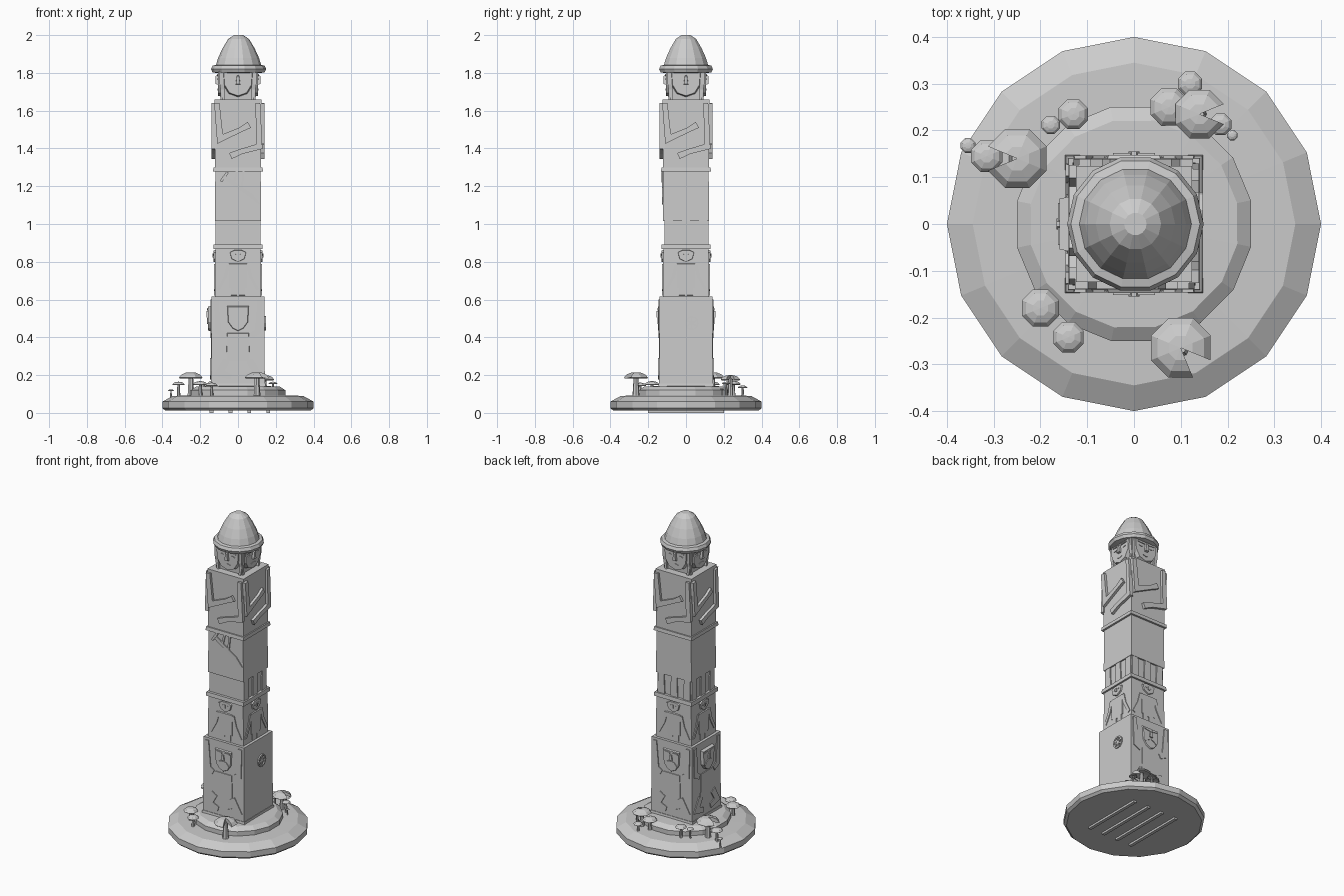
import bpy, bmesh
from math import sin, cos, pi, radians
from mathutils import Vector, Matrix

if "Cube" in bpy.data.objects:
    bpy.data.objects.remove(bpy.data.objects["Cube"])


def make(name, verts, faces, loc=(0, 0, 0), rot=None):
    bm = bmesh.new()
    vs = [bm.verts.new(v) for v in verts]
    for f in faces:
        bm.faces.new([vs[i] for i in f])
    bmesh.ops.remove_doubles(bm, verts=bm.verts, dist=1e-5)
    bmesh.ops.recalc_face_normals(bm, faces=bm.faces)
    me = bpy.data.meshes.new(name)
    bm.to_mesh(me)
    bm.free()
    ob = bpy.data.objects.new(name, me)
    bpy.context.collection.objects.link(ob)
    ob.matrix_world = Matrix.Translation(loc) @ (rot or Matrix())
    return ob


def lathe(name, prof, n, loc=(0, 0, 0), start=0.0, gap=0, rot=None):
    """Closed (r, z) profile turned round z; gap = number of sectors left out."""
    m, k = len(prof), n - gap
    verts = [(r * cos(start + 2 * pi * i / n), r * sin(start + 2 * pi * i / n), z)
             for i in range(k + 1) for r, z in prof]
    faces = []
    for i in range(k):
        a, b = i * m, (i + 1) * m
        for j in range(m - 1):
            q = [a + j, b + j, b + j + 1, a + j + 1]
            if prof[j][0] == 0:
                q = [a, b + 1, a + 1]
            elif prof[j + 1][0] == 0:
                q = [a + j, b + j, a + j + 1]
            faces.append(q)
    if gap:
        faces += [list(range(m)), list(range(k * m, k * m + m))]
    return make(name, verts, faces, loc, rot)


def block(name, z0, z1, h0, h1=None):
    h1 = h1 or h0
    c = [(-1, -1), (1, -1), (1, 1), (-1, 1)]
    verts = [(x * h0, y * h0, z0) for x, y in c] + [(x * h1, y * h1, z1) for x, y in c]
    faces = [(0, 1, 2, 3), (4, 5, 6, 7)] + [(i, (i + 1) % 4, (i + 1) % 4 + 4, i + 4) for i in range(4)]
    return make(name, verts, faces)


def relief(name, poly, side, d, t, taper=0.94):
    """Raised outline (u, z) on a pillar side: 0 front, 1 right, 2 back, 3 left."""
    n = len(poly)
    cu, cz = sum(p[0] for p in poly) / n, sum(p[1] for p in poly) / n
    verts = [(u, -d + 0.008, z) for u, z in poly]
    verts += [(cu + (u - cu) * taper, -d - t, cz + (z - cz) * taper) for u, z in poly]
    faces = [list(range(n)), list(range(n, 2 * n))]
    faces += [(i, (i + 1) % n, (i + 1) % n + n, i + n) for i in range(n)]
    return make(name, verts, faces, rot=Matrix.Rotation(side * pi / 2, 4, 'Z'))


def strip(name, pts, widths, side, d, t):
    """Raised band following a bent path."""
    P = [Vector(p) for p in pts]
    left, right = [], []
    for i, p in enumerate(P):
        a = (p - P[i - 1]).normalized() if i else (P[1] - p).normalized()
        b = (P[i + 1] - p).normalized() if i < len(P) - 1 else a
        na, nb = Vector((-a.y, a.x)), Vector((-b.y, b.x))
        m = (na + nb).normalized()
        o = m * (widths[i] / 2 / max(m.dot(na), 0.5))
        left.append(p + o)
        right.append(p - o)
    return relief(name, [tuple(v) for v in left + right[::-1]], side, d, t, 1.0)


def mirror(poly):
    return [(-u, z) for u, z in reversed(poly)]


def disc(cu, cz, ru, rz, n=10):
    return [(cu + ru * cos(2 * pi * i / n), cz + rz * sin(2 * pi * i / n)) for i in range(n)]


# base: faceted mound, step, underside ridges
lathe("base_mound", [(0, .012), (.385, .012), (.4, .025), (.4, .06), (.345, .09), (0, .1)], 16)
lathe("base_step", [(0, .08), (.255, .08), (.255, .12), (.225, .14), (0, .145)], 16, start=.2)
for i in range(4):
    x = -.15 + .1 * i
    make("underside_ridge", [(x + a, b, z) for z in (0, .02) for a, b in
         ((0, -.2), (.02, -.2), (.02, .2), (0, .2))],
         [(0, 1, 2, 3), (4, 5, 6, 7)] + [(j, (j + 1) % 4, (j + 1) % 4 + 4, j + 4) for j in range(4)])

# pillar
block("pillar_foot", .12, .155, .15, .145)
block("lower_tier", .13, .615, .142, .14)
block("middle_tier", .61, .88, .123, .12)
block("middle_band", .868, .892, .131, .129)
block("leg_tier", .88, 1.025, .113)
block("skirt_tier", 1.015, 1.285, .122, .12)
block("belt", 1.278, 1.3, .132, .13)
block("chest_tier", 1.29, 1.66, .122, .124)

for s in range(4):
    # arms folded over the chest
    strip("upper_arm_high", [(-.112, 1.64), (-.095, 1.45), (.015, 1.50), (.06, 1.525)],
          [.028, .034, .026, .035], s, .123, .016)
    strip("upper_arm_low", [(.105, 1.64), (.113, 1.41), (.02, 1.385), (-.04, 1.36)],
          [.025, .032, .028, .034], s, .123, .016)
    # small standing figure
    d = .12
    relief("figure_head", [(-.045, .85), (-.035, .815), (0, .797), (.035, .815), (.045, .85),
                           (.02, .862), (-.02, .862)], s, d, .01)
    relief("figure_body", [(-.05, .795), (-.05, .66), (-.04, .66), (-.04, .62), (-.006, .62),
                           (-.006, .65), (.006, .65), (.006, .62), (.04, .62), (.04, .66),
                           (.05, .66), (.05, .795)], s, d, .007)
    for m in (-1, 1):
        strip("figure_arm", [(m * .05, .785), (m * .068, .72), (m * .105, .65)],
              [.022, .02, .018], s, d, .007)
        relief("figure_eye", disc(m * .017, .838, .007, .005, 6), s, d, .013)
    relief("figure_nose", [(-.005, .845), (-.006, .823), (.006, .823), (.005, .845)], s, d, .015)
    # head face
    d = .085
    relief("face", [(-.085, 1.82), (-.078, 1.735), (-.05, 1.69), (0, 1.672),
                    (.05, 1.69), (.078, 1.735), (.085, 1.82)], s, d, .02, .9)
    relief("nose", [(-.007, 1.79), (-.014, 1.735), (.014, 1.735), (.007, 1.79)], s, d, .034, .8)
    relief("mouth", [(-.025, 1.713), (0, 1.706), (.025, 1.713), (0, 1.719)], s, d, .024)
    for m in (-1, 1):
        relief("eye", disc(m * .038, 1.768, .015, .006, 6), s, d, .024)
        strip("brow", [(m * .012, 1.788), (m * .06, 1.79)], [.008, .006], s, d, .025)
        strip("hair_lock", [(m * .09, 1.82), (m * .088, 1.74), (m * .075, 1.66)],
              [.02, .018, .014], s, .08, .012)
    # legs below the skirt
    if s:
        for u in (-.09, 0, .09):
            strip("leg", [(u, 1.02), (u * .98, .88)], [.04, .05], s, .113, .007)

# sword on the front skirt
strip("sword_blade", [(-.075, 1.25), (.07, 1.15), (.115, 1.105)], [.022, .022, .008], 0, .121, .006)
strip("sword_guard", [(-.09, 1.225), (-.055, 1.275)], [.014, .014], 0, .121, .008)
strip("sword_strap", [(-.005, 1.28), (-.02, 1.22)], [.012, .012], 0, .121, .006)
strip("sword_strap", [(.03, 1.28), (.02, 1.19)], [.012, .012], 0, .121, .006)

# kneeling figures holding up the tiers
for s in (0, 2, 3):
    d, up = .141, (.018 if s == 3 else .007)
    relief("kneeler_head", [(-.06, .57), (-.055, .48), (-.03, .445), (0, .43), (.03, .445),
                            (.055, .48), (.06, .57)], s, d, up, .9)
    relief("kneeler_nose", [(-.006, .54), (-.012, .505), (.012, .505), (.006, .54)], s, d, up + .007)
    relief("kneeler_body", [(-.06, .425), (-.065, .27), (.065, .27), (.06, .425)], s, d, .003)
    for m in (-1, 1):
        strip("kneeler_brow", [(m * .008, .548), (m * .045, .552)], [.01, .008], s, d, up + .004)
        strip("kneeler_moustache", [(0, .497), (m * .022, .49), (m * .04, .472)],
              [.01, .013, .005], s, d, up + .004)
        strip("kneeler_arm", [(m * .07, .41), (m * .105, .43), (m * .115, .6)],
              [.03, .035, .025], s, d, .005)
        strip("kneeler_leg", [(m * .06, .28), (m * .1, .21), (m * .035, .19)],
              [.04, .04, .03], s, d, .006)

# wheel mark on the right side
for i in range(3):
    a = i * pi / 3 + pi / 6
    strip("wheel_spoke", [(.03 - .034 * cos(a), .475 - .034 * sin(a)),
                          (.03 + .034 * cos(a), .475 + .034 * sin(a))], [.01, .01], 1, .14, .006)
rot = Matrix.Rotation(pi / 2, 4, 'Y')
lathe("wheel_rim", [(.03, 0), (.03, .01), (.038, .01), (.038, 0), (.03, 0)], 12, (.138, .03, .475), rot=rot)

# head core and hat
block("head_core", 1.65, 1.82, .078, .086)
lathe("hat", [(0, 1.8), (.12, 1.8), (.138, 1.803), (.146, 1.82), (.138, 1.838), (.12, 1.842),
              (.108, 1.88), (.085, 1.93), (.055, 1.98), (.024, 2.0), (0, 2.0)], 14, (.003, 0, 0))

# mushrooms: x, y, cap radius, cap top, notch direction in degrees or None
mushrooms = [(-.25, .14, .068, .215, 180), (-.315, .145, .036, .165, None),
             (-.355, .168, .017, .125, None), (-.13, .235, .034, .17, None),
             (-.178, .212, .021, .155, None), (.075, .25, .043, .17, None),
             (.12, .3, .028, .145, None), (.14, .235, .056, .2, 0),
             (.185, .213, .025, .165, None), (.21, .19, .012, .13, None),
             (-.2, -.18, .043, .168, None), (-.14, -.242, .035, .16, None),
             (.1, -.265, .069, .215, -45)]
for x, y, r, top, notch in mushrooms:
    h = min(r * .5, .034)
    gap = 0 if notch is None else 1
    start = radians((notch or 0) + 22.5)
    lathe("mushroom_cap", [(0, -h * .65), (r * .9, -h), (r, -h * .85), (r * .78, -h * .35),
                           (r * .4, -h * .05), (0, 0)], 8, (x, y, top), start, gap)
    w, hs = r * .22, top - h * .55
    lathe("mushroom_stem", [(0, .06), (w * 1.5, .06), (w * 1.2, .1), (w * .8, hs), (0, hs)], 7, (x, y, 0))
